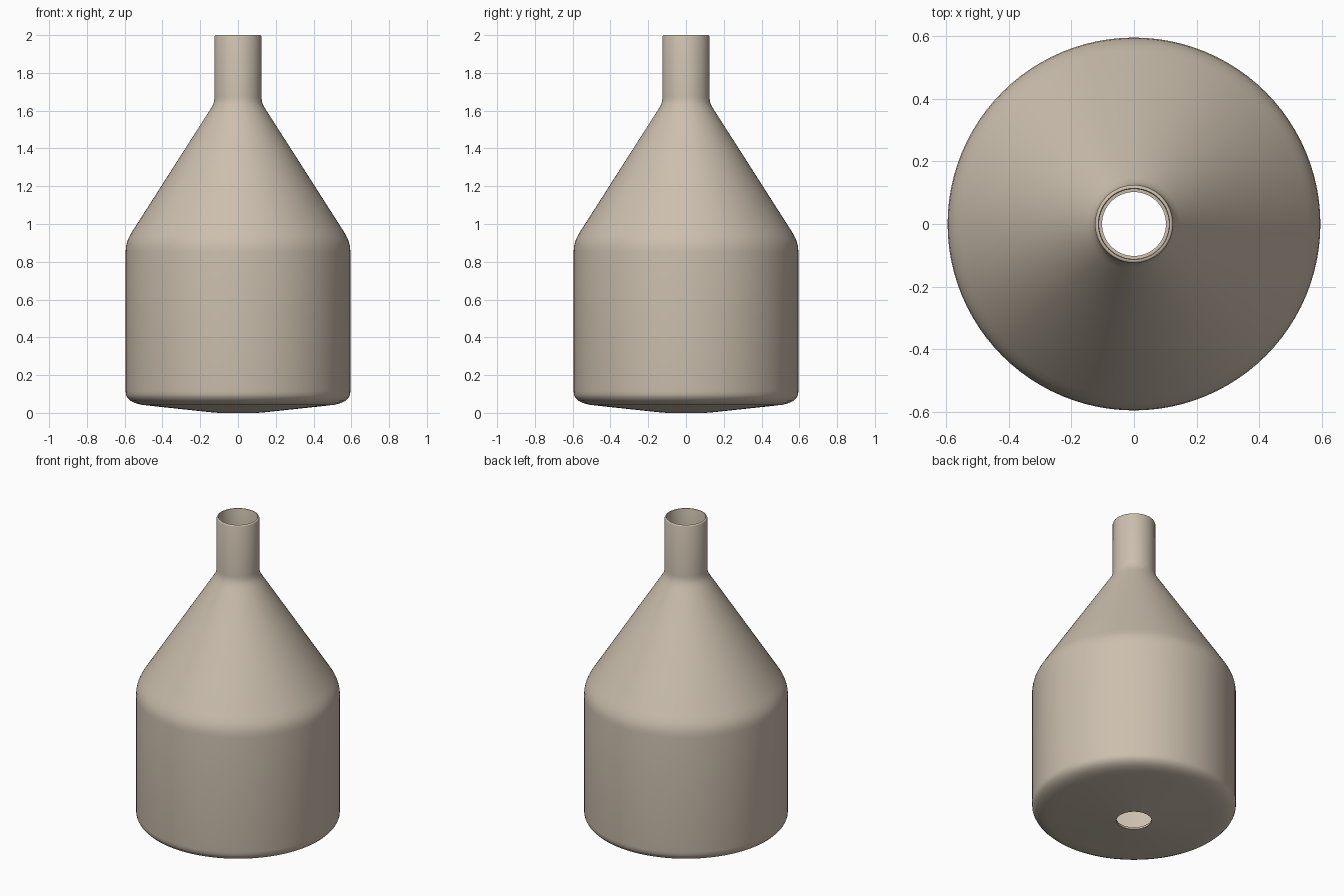
import bpy, bmesh, math

if "Cube" in bpy.data.objects:
    bpy.data.objects.remove(bpy.data.objects["Cube"])

SEG = 96
WALL = 0.013

# Outer profile (radius, height) from the drain hole up to the mouth
outer = [(0.102, 0.0), (0.15, 0.004), (0.30, 0.02), (0.45, 0.036), (0.51, 0.043), (0.545, 0.052),
         (0.570, 0.064), (0.586, 0.080), (0.593, 0.095), (0.595, 0.115), (0.595, 0.50),
         (0.595, 0.855), (0.592, 0.885), (0.585, 0.912), (0.572, 0.940), (0.555, 0.968),
         (0.45, 1.132), (0.30, 1.367), (0.147, 1.606), (0.134, 1.628), (0.127, 1.648),
         (0.1245, 1.67), (0.1245, 1.992), (0.122, 1.998), (0.119, 2.0)]


def offset(profile, d):
    """Inner wall: the profile moved inward along its normals."""
    pts = []
    for i, (r, z) in enumerate(profile):
        a, b = profile[max(i - 1, 0)], profile[min(i + 1, len(profile) - 1)]
        dr, dz = b[0] - a[0], b[1] - a[1]
        n = math.hypot(dr, dz)
        pts.append((r - dz / n * d, z + dr / n * d))
    return pts


inner = offset(outer[:-3], WALL)
inner[0] = (0.102, WALL)
inner[-1] = (0.1245 - WALL, 1.992)
profile = outer + [(0.114, 2.0)] + inner[::-1]

# Lathe the closed profile around z
bm = bmesh.new()
rings = [[bm.verts.new((r * math.cos(2 * math.pi * s / SEG), r * math.sin(2 * math.pi * s / SEG), z))
          for s in range(SEG)] for r, z in profile]
for k, ring in enumerate(rings):
    nxt = rings[(k + 1) % len(rings)]
    for s in range(SEG):
        t = (s + 1) % SEG
        bm.faces.new((ring[s], ring[t], nxt[t], nxt[s]))
bmesh.ops.recalc_face_normals(bm, faces=bm.faces)
mesh = bpy.data.meshes.new("bottle_shell")
bm.to_mesh(mesh)
bm.free()

bottle = bpy.data.objects.new("bottle_shell", mesh)
bpy.context.collection.objects.link(bottle)

# Single warm clay colour
clay = bpy.data.materials.new("warm_clay")
clay.diffuse_color = (0.60, 0.52, 0.42, 1)
clay.use_nodes = True
clay.node_tree.nodes["Principled BSDF"].inputs["Base Color"].default_value = clay.diffuse_color
mesh.materials.append(clay)

bpy.context.view_layer.objects.active = bottle
bottle.select_set(True)
bpy.ops.object.shade_smooth_by_angle(angle=math.radians(40))
